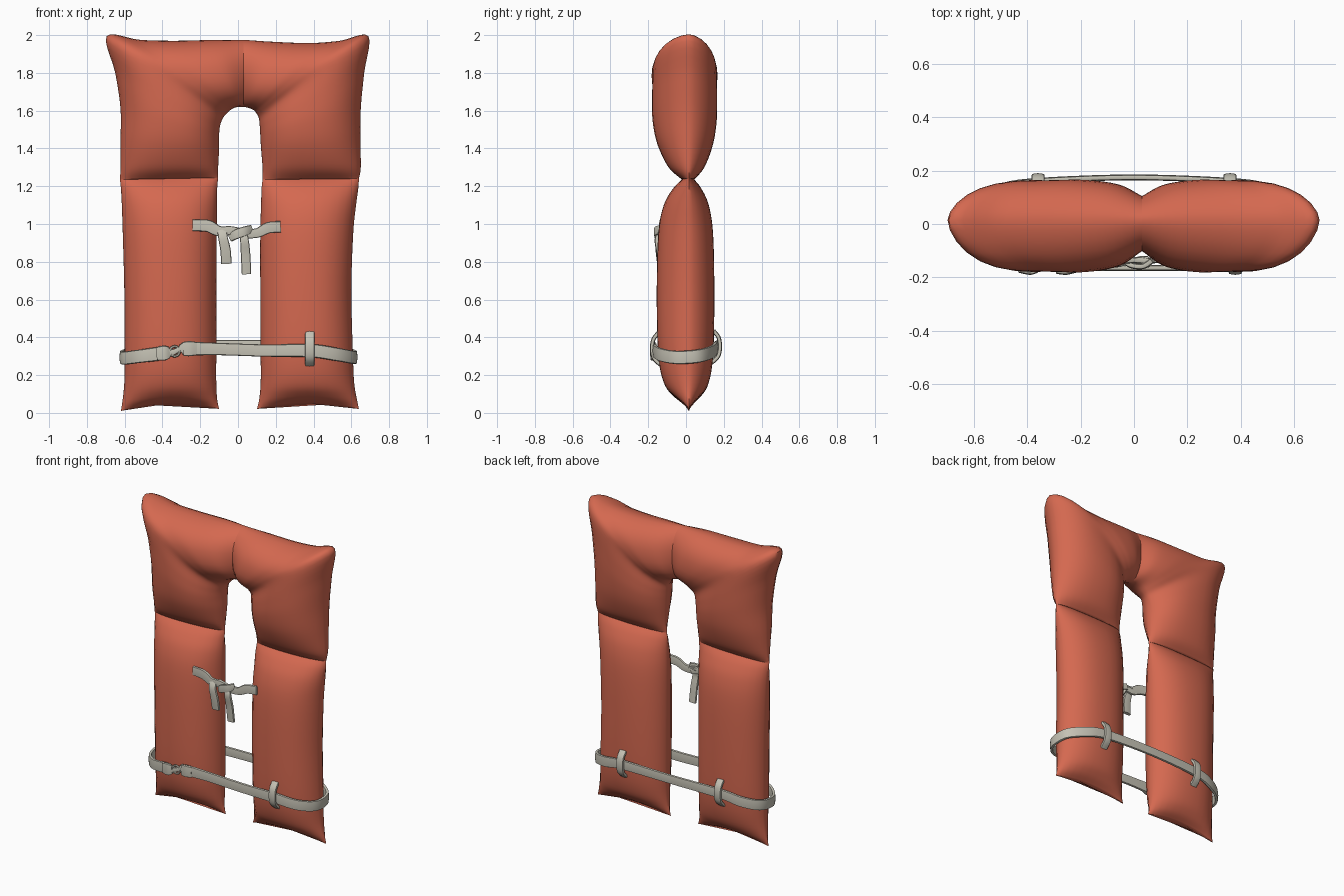
import bpy, bmesh
from mathutils import Vector

cube = bpy.data.objects.get("Cube")
if cube:
    bpy.data.objects.remove(cube, do_unlink=True)


def material(name, colour):
    m = bpy.data.materials.new(name)
    m.use_nodes = True
    m.diffuse_color = (*colour, 1)
    m.node_tree.nodes["Principled BSDF"].inputs["Base Color"].default_value = (*colour, 1)
    return m


orange = material("orange fabric", (0.66, 0.14, 0.08))
webbing = material("pale webbing", (0.56, 0.54, 0.46))


def smooth_path(points, steps, closed=False):
    """Catmull-Rom interpolation of tuples of any length."""
    n = len(points)
    pick = (lambda i: points[i % n]) if closed else (lambda i: points[min(max(i, 0), n - 1)])
    out = []
    for i in range(n if closed else n - 1):
        for k in range(steps):
            t = k / steps
            out.append([0.5 * (2 * b + (c - a) * t + (2 * a - 5 * b + 4 * c - d) * t * t
                               + (3 * b - a - 3 * c + d) * t ** 3)
                        for a, b, c, d in zip(pick(i - 1), pick(i), pick(i + 1), pick(i + 2))])
    if not closed:
        out.append(list(points[-1]))
    return out


def loft(name, rings, mat, closed=False, angle=50):
    """Skin a list of vertex rings into a smooth object."""
    bm = bmesh.new()
    rows = [[bm.verts.new(p) for p in ring] for ring in rings]
    n = len(rows[0])
    pairs = list(zip(rows, rows[1:])) + ([(rows[-1], rows[0])] if closed else [])
    for a, b in pairs:
        for i in range(n):
            j = (i + 1) % n
            bm.faces.new((a[i], a[j], b[j], b[i]))
    if not closed:
        bm.faces.new(rows[0])
        bm.faces.new(rows[-1])
    bmesh.ops.recalc_face_normals(bm, faces=bm.faces)
    me = bpy.data.meshes.new(name)
    bm.to_mesh(me)
    bm.free()
    me.materials.append(mat)
    ob = bpy.data.objects.new(name, me)
    bpy.context.collection.objects.link(ob)
    bpy.ops.object.select_all(action="DESELECT")
    ob.select_set(True)
    bpy.context.view_layer.objects.active = ob
    bpy.ops.object.shade_smooth_by_angle(angle=angle * 3.14159 / 180)
    return ob


def pillow(name, sections, front, back, seam=0.015, n=14):
    """Stuffed pad: sections are (inner x, inner z, outer x, outer z, fullness, bow)."""
    rings = []
    for ax, az, bx, bz, full, bow in smooth_path(sections, 5):
        ring = []
        for side, depth in ((-1, front), (1, back)):
            for k in range(n):
                w = -1 + 2 * k / n
                w = side * w * (1.5 - 0.5 * w * w)
                t = (w + 1) / 2
                y = seam + side * depth * full * max(0, 1 - abs(w) ** 2.4) ** 0.6
                ring.append((ax + (bx - ax) * t, y, az + (bz - az) * t + bow * (1 - w * w)))
        rings.append(ring)
    loft(name, rings, orange)


def ribbon(name, points, axis=(0, 0, 1), closed=False, thick=0.011, steps=5):
    """Webbing strip: points are (x, y, z, width), axis is the width direction."""
    path = smooth_path(points, steps, closed)
    n = len(path)
    rings = []
    for i, (x, y, z, width) in enumerate(path):
        nxt = path[(i + 1) % n] if closed else path[min(i + 1, n - 1)]
        prv = path[i - 1] if closed else path[max(i - 1, 0)]
        tangent = (Vector(nxt[:3]) - Vector(prv[:3])).normalized()
        normal = tangent.cross(Vector(axis)).normalized()
        across = normal.cross(tangent)
        rings.append([Vector((x, y, z)) + across * (u * width / 2) + normal * (v * thick)
                      for u, v in ((-1, 0), (-.9, .7), (0, 1), (.9, .7),
                                   (1, 0), (.9, -.7), (0, -1), (-.9, -.7))])
    loft(name, rings, webbing, closed)


# Lower pads: one column per side, pinched at the fold
pillow("lower_pad_right", [
    (-.10, .02, -.62, .01, .06, .035), (-.11, .07, -.612, .06, .45, .02),
    (-.115, .16, -.602, .16, .78, 0), (-.115, .32, -.60, .32, .96, 0),
    (-.115, .65, -.602, .65, 1, 0), (-.113, .95, -.61, .95, .95, 0),
    (-.11, 1.10, -.615, 1.10, .78, 0), (-.11, 1.19, -.62, 1.19, .48, 0),
    (-.105, 1.245, -.625, 1.235, .18, 0)], .17, .135)
pillow("lower_pad_left", [
    (.10, .02, .64, .02, .06, .03), (.112, .07, .63, .07, .45, .02),
    (.12, .16, .615, .16, .78, 0), (.12, .32, .608, .32, .96, 0),
    (.118, .65, .60, .65, 1, 0), (.118, .95, .61, .95, .95, 0),
    (.122, 1.10, .625, 1.10, .78, 0), (.125, 1.19, .637, 1.19, .48, 0),
    (.13, 1.235, .64, 1.24, .18, 0)], .17, .135)

# Upper pads: sweep from the fold round the neck opening to the centre seam
pillow("upper_pad_right", [
    (-.105, 1.245, -.625, 1.235, .2, 0), (-.105, 1.30, -.622, 1.30, .55, 0),
    (-.10, 1.40, -.622, 1.44, .85, 0), (-.10, 1.47, -.622, 1.61, .98, 0),
    (-.095, 1.52, -.65, 1.80, 1, 0), (-.08, 1.56, -.695, 1.995, .98, 0),
    (-.055, 1.59, -.52, 1.975, 1, 0), (-.03, 1.61, -.33, 1.97, 1, 0),
    (0, 1.62, -.12, 1.975, .88, 0), (.03, 1.62, .03, 1.975, .6, 0)], .195, .15)
pillow("upper_pad_left", [
    (.13, 1.235, .64, 1.24, .2, 0), (.13, 1.30, .65, 1.30, .55, 0),
    (.122, 1.40, .648, 1.44, .85, 0), (.118, 1.47, .65, 1.61, .98, 0),
    (.115, 1.52, .668, 1.80, 1, 0), (.11, 1.56, .69, 1.995, .98, 0),
    (.095, 1.59, .54, 1.97, 1, 0), (.08, 1.605, .38, 1.958, 1, 0),
    (.055, 1.615, .18, 1.965, .88, 0), (.03, 1.62, .03, 1.975, .6, 0)], .195, .15)

# Waist belt: full loop, narrowing where it passes through the buckle
ribbon("waist_belt", [
    (.38, -.168, .33, .07), (.52, -.14, .31, .07), (.602, -.07, .295, .07),
    (.622, .01, .295, .07), (.598, .085, .305, .07), (.50, .14, .325, .07),
    (.36, .162, .35, .065), (0, .175, .355, .06), (-.36, .162, .35, .065),
    (-.50, .14, .325, .07), (-.592, .085, .305, .07), (-.617, .01, .295, .07),
    (-.598, -.07, .29, .07), (-.52, -.14, .30, .07), (-.40, -.165, .315, .07),
    (-.35, -.168, .32, .035), (-.31, -.168, .335, .03), (-.275, -.168, .34, .07),
    (-.1, -.165, .338, .065), (.15, -.165, .33, .065)], closed=True)

# Buckle ring and the folded belt ends on both sides of it
bpy.ops.mesh.primitive_torus_add(major_radius=.026, minor_radius=.007, major_segments=16,
                                 minor_segments=6, location=(-.335, -.172, .326),
                                 rotation=(1.57, 0, 0))
ring = bpy.context.object
ring.name = "buckle_ring"
ring.data.materials.append(webbing)
bpy.ops.object.shade_smooth_by_angle()
ribbon("belt_fold_inner", [(-.29, -.176, .338, .075), (-.255, -.18, .34, .08),
                           (-.22, -.172, .34, .07)])
ribbon("belt_fold_outer", [(-.365, -.172, .32, .06), (-.39, -.18, .317, .08),
                           (-.43, -.172, .313, .07)])

# Belt loops sewn to the pads
for name, x, side, z in (("belt_loop_front", .38, -1, .34),
                         ("belt_loop_back_left", .36, 1, .35),
                         ("belt_loop_back_right", -.36, 1, .35)):
    ribbon(name, [(x, side * y, z + dz, .05) for y, dz in
                  ((.135, -.085), (.17, -.05), (.18, 0), (.172, .05), (.145, .085))],
           axis=(1, 0, 0))

# Chest tie: two straps meeting in a knot with hanging tails
ribbon("chest_tie_right", [(-.24, -.125, .993, .06), (-.16, -.132, .99, .065),
                           (-.10, -.135, .962, .055), (-.03, -.138, .965, .045),
                           (.05, -.13, .945, .04)])
ribbon("chest_tie_left", [(.225, -.125, .985, .06), (.16, -.132, .98, .06),
                          (.10, -.135, .952, .05), (.03, -.138, .952, .05),
                          (-.05, -.13, .97, .04)])
ribbon("knot_wrap", [(-.04, -.135, .925, .04), (-.01, -.155, .945, .05),
                     (.035, -.158, .962, .05), (.07, -.135, .975, .04)])
ribbon("tie_tail_right", [(-.085, -.13, .975, .05), (-.08, -.152, .93, .05),
                          (-.066, -.15, .86, .055), (-.062, -.142, .79, .055)], axis=(1, 0, 0))
ribbon("tie_tail_left", [(.02, -.13, .965, .04), (.033, -.155, .92, .045),
                         (.04, -.145, .84, .05), (.045, -.135, .735, .05)], axis=(1, 0, 0))
